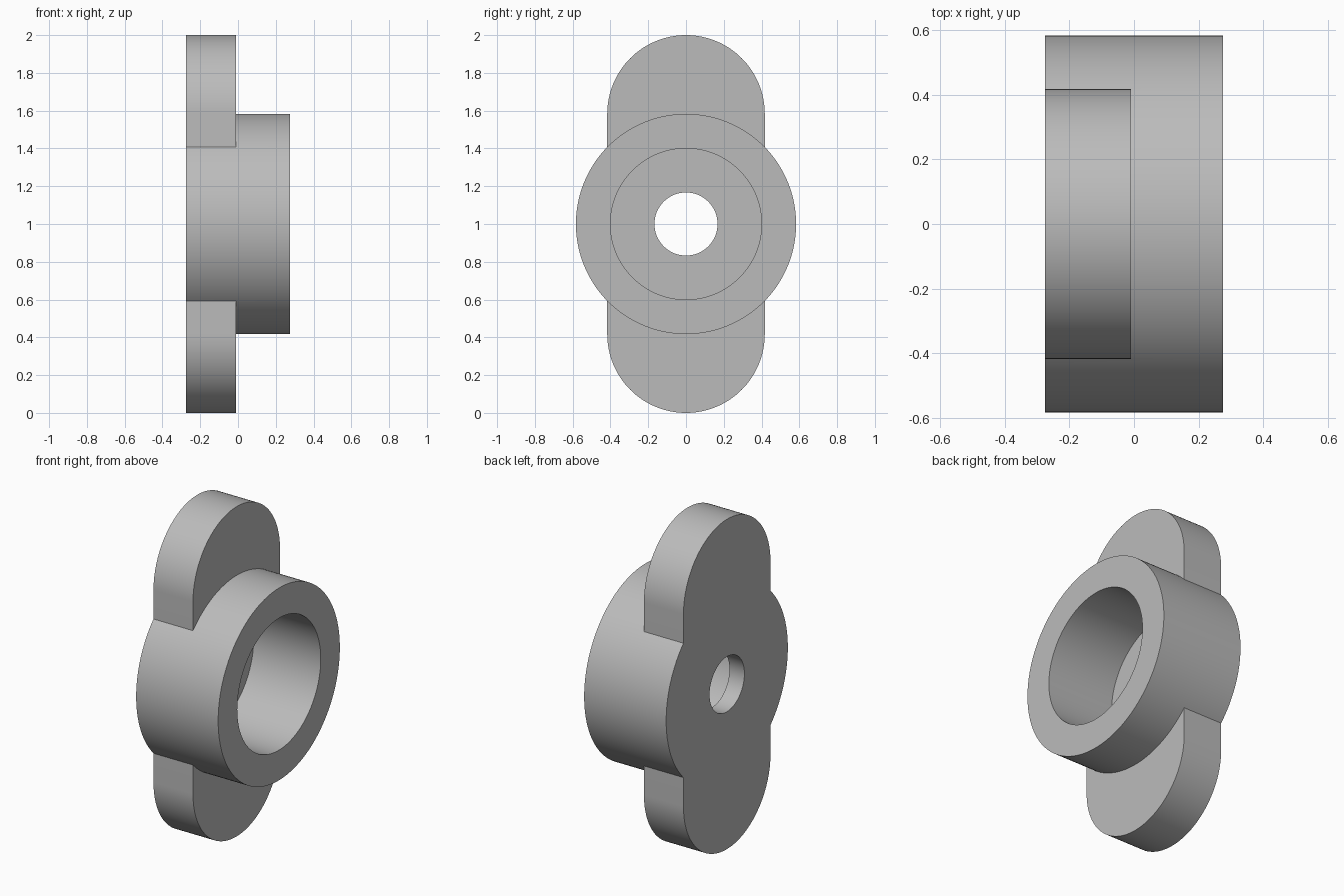
import bpy, bmesh, math
from mathutils import Vector

cube = bpy.data.objects.get("Cube")
if cube:
    bpy.data.objects.remove(cube, do_unlink=True)

# Main dimensions
X_BACK, X_FRONT = -0.275, 0.275
PLATE_FRONT = -0.01
MID_Z = 1.0
DRUM_R, RECESS_R, HOLE_R, EAR_R = 0.583, 0.4, 0.167, 0.417
FLOOR = 0.1
SEGMENTS = 128

grey = bpy.data.materials.new("plain grey")
grey.use_nodes = True
colour = (0.5, 0.5, 0.5, 1)
grey.diffuse_color = colour
grey.node_tree.nodes["Principled BSDF"].inputs["Base Color"].default_value = colour


def arc(radius, z, start, end, steps):
    """Points of an arc in the y-z plane."""
    angles = [start + (end - start) * i / steps for i in range(steps + 1)]
    return [(radius * math.cos(a), z + radius * math.sin(a)) for a in angles]


def extrude(name, outline, x0, x1):
    """Solid made by sweeping a y-z outline along x."""
    bm = bmesh.new()
    face = bm.faces.new([bm.verts.new((x0, y, z)) for y, z in outline])
    swept = bmesh.ops.extrude_face_region(bm, geom=[face], use_keep_orig=True)
    moved = [v for v in swept["geom"] if isinstance(v, bmesh.types.BMVert)]
    bmesh.ops.translate(bm, verts=moved, vec=Vector((x1 - x0, 0, 0)))
    bmesh.ops.recalc_face_normals(bm, faces=bm.faces)
    mesh = bpy.data.meshes.new(name)
    bm.to_mesh(mesh)
    bm.free()
    mesh.materials.append(grey)
    obj = bpy.data.objects.new(name, mesh)
    bpy.context.collection.objects.link(obj)
    return obj


def disc(name, radius, x0, x1):
    return extrude(name, arc(radius, MID_Z, 0, math.tau, SEGMENTS)[:-1], x0, x1)


def combine(target, tool, operation):
    """Apply a boolean, then discard the tool."""
    tool.hide_render = True
    mod = target.modifiers.new(tool.name, "BOOLEAN")
    mod.operation, mod.solver, mod.object = operation, "EXACT", tool
    bpy.context.view_layer.objects.active = target
    bpy.ops.object.modifier_apply(modifier=mod.name)
    bpy.data.objects.remove(tool, do_unlink=True)


# Round drum joined to the plate with two rounded ears
hub = disc("flanged_hub", DRUM_R, X_BACK, X_FRONT)
half = SEGMENTS // 2
plate_outline = (arc(EAR_R, 2 - EAR_R, 0, math.pi, half)
                 + arc(EAR_R, EAR_R, math.pi, math.tau, half))
combine(hub, extrude("ear_plate", plate_outline, X_BACK, PLATE_FRONT), "UNION")

# Wide recess from the right side, small hole through the floor
combine(hub, disc("recess_cutter", RECESS_R, X_BACK + FLOOR, X_FRONT + 0.1), "DIFFERENCE")
combine(hub, disc("hole_cutter", HOLE_R, X_BACK - 0.1, X_FRONT + 0.1), "DIFFERENCE")

# Smooth round walls, crisp rims
bpy.ops.object.select_all(action="DESELECT")
hub.select_set(True)
bpy.context.view_layer.objects.active = hub
bpy.ops.object.shade_smooth_by_angle(angle=math.radians(30))
